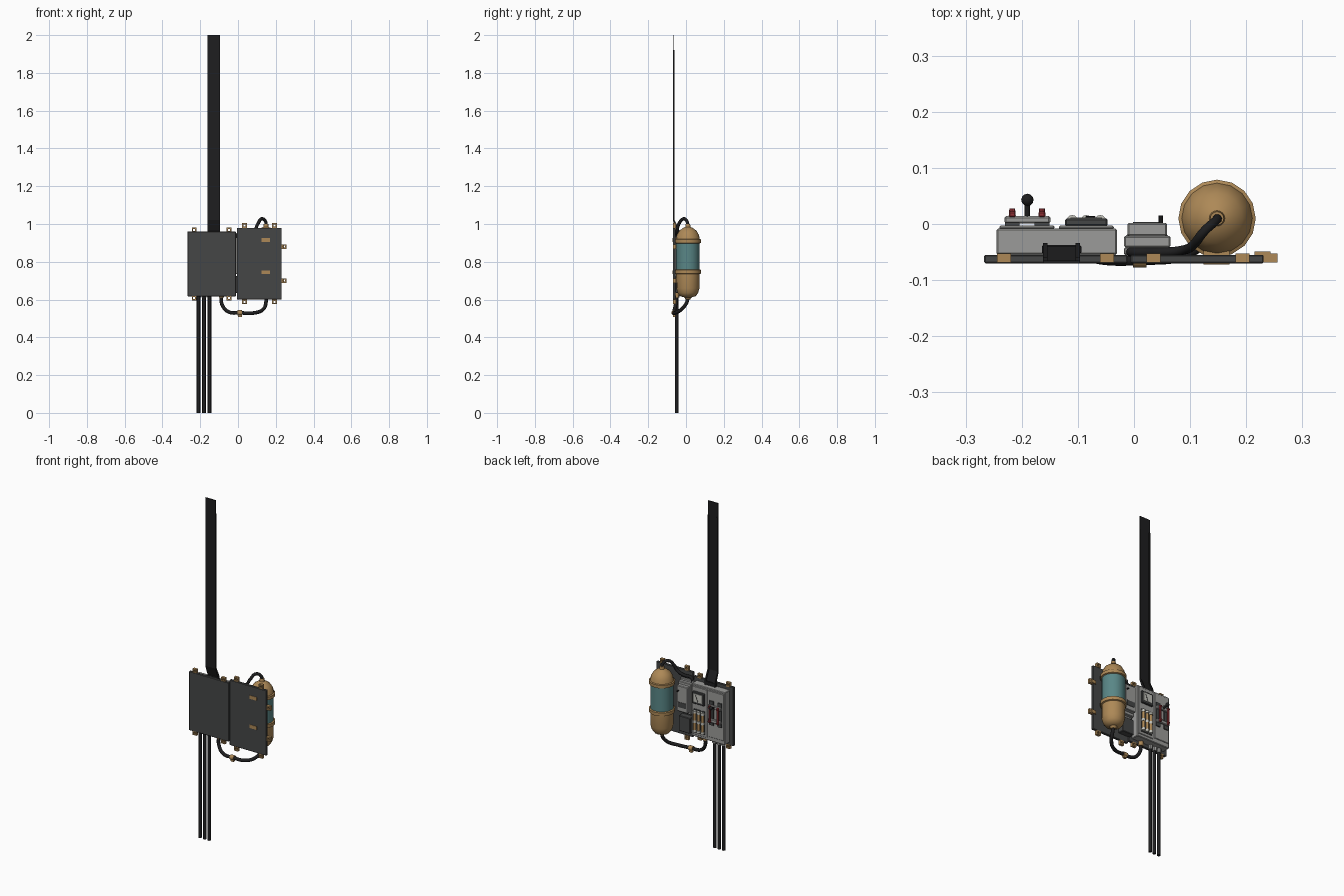
import bpy, bmesh, math
from mathutils import Vector, Matrix

if "Cube" in bpy.data.objects:
    bpy.data.objects.remove(bpy.data.objects["Cube"])


def material(name, rgb):
    m = bpy.data.materials.new(name)
    m.diffuse_color = (*rgb, 1)
    m.use_nodes = True
    m.node_tree.nodes["Principled BSDF"].inputs["Base Color"].default_value = m.diffuse_color
    return m


DARK = material("dark steel", (0.06, 0.062, 0.062))
BLACK = material("black rubber", (0.013, 0.013, 0.014))
GREY = material("grey casing", (0.33, 0.33, 0.32))
TAN = material("brass", (0.42, 0.25, 0.095))
TEAL = material("teal glass", (0.10, 0.24, 0.24))
RED = material("red handle", (0.28, 0.03, 0.035))
PALE = material("pale dial", (0.55, 0.55, 0.50))


def finish(name, bm, mats, smooth=False):
    me = bpy.data.meshes.new(name)
    bmesh.ops.recalc_face_normals(bm, faces=bm.faces)
    bm.to_mesh(me)
    bm.free()
    for m in mats:
        me.materials.append(m)
    ob = bpy.data.objects.new(name, me)
    bpy.context.collection.objects.link(ob)
    if smooth:
        bpy.ops.object.select_all(action='DESELECT')
        ob.select_set(True)
        bpy.context.view_layer.objects.active = ob
        bpy.ops.object.shade_smooth_by_angle(angle=math.radians(40))
    return ob


def box(name, x, y, z, mat, bevel=0.0):
    """Box from (low, high) ranges on each axis."""
    bm = bmesh.new()
    size = [r[1] - r[0] for r in (x, y, z)]
    mid = [(r[1] + r[0]) / 2 for r in (x, y, z)]
    bmesh.ops.create_cube(bm, size=1, matrix=Matrix.Translation(mid) @ Matrix.Diagonal((*size, 1)))
    if bevel:
        bmesh.ops.bevel(bm, geom=bm.edges[:], offset=bevel, segments=1, affect='EDGES')
    return finish(name, bm, [mat])


def rod(name, a, b, r, mat, r2=None, sides=12):
    a, b = Vector(a), Vector(b)
    d = b - a
    bm = bmesh.new()
    rot = Vector((0, 0, 1)).rotation_difference(d).to_matrix().to_4x4()
    bmesh.ops.create_cone(bm, cap_ends=True, segments=sides, radius1=r, radius2=r if r2 is None else r2,
                          depth=d.length, matrix=Matrix.Translation((a + b) / 2) @ rot)
    return finish(name, bm, [mat], True)


def hose(name, pts, r, mat):
    cu = bpy.data.curves.new(name, 'CURVE')
    cu.dimensions = '3D'
    cu.bevel_depth, cu.bevel_resolution, cu.resolution_u = r, 3, 6
    cu.use_fill_caps = True
    sp = cu.splines.new('BEZIER')
    sp.bezier_points.add(len(pts) - 1)
    for bp, p in zip(sp.bezier_points, pts):
        bp.co = p
        bp.handle_left_type = bp.handle_right_type = 'AUTO'
    cu.materials.append(mat)
    ob = bpy.data.objects.new(name, cu)
    bpy.context.collection.objects.link(ob)
    bpy.ops.object.select_all(action='DESELECT')
    ob.select_set(True)
    bpy.context.view_layer.objects.active = ob
    bpy.ops.object.convert(target='MESH')
    return bpy.context.object


def clip(name, x, z):
    """Square mounting lug with an open centre."""
    bm = bmesh.new()
    def ring(h, y):
        return [bm.verts.new((x + sx * h, y, z + sz * h)) for sx, sz in ((-1, -1), (1, -1), (1, 1), (-1, 1))]
    o0, o1, i0, i1 = ring(.0125, -.069), ring(.0125, -.053), ring(.0055, -.069), ring(.0055, -.053)
    for p, q in ((o0, o1), (o1, i1), (i1, i0), (i0, o0)):
        for k in range(4):
            n = (k + 1) % 4
            bm.faces.new((p[k], p[n], q[n], q[k]))
    finish(name, bm, [TAN])


# Mounting plates and their lugs
box("left_plate", (-.267, -.011), (-.070, -.055), (.617, .96), DARK, .002)
box("right_plate", (-.006, .231), (-.070, -.055), (.60, .98), DARK, .002)
for x in (-.232, -.048):
    for z in (.968, .608):
        clip("left_plate_lug", x, z)
for x in (.035, .193):
    for z in (.992, .588):
        clip("right_plate_lug", x, z)
for z in (.88, .70):
    clip("side_lug", .243, z)
    box("side_lug_foot", (.215, .243), (-.056, -.049), (z - .010, z + .010), TAN)

# Flat riser strap with raised edge rails, bent into the casing
bm = bmesh.new()
path = [(-.070, 2.0), (-.070, 1.02), (-.050, .965), (-.050, .935)]
for x0, x1, t in ((-.162, -.096, .005), (-.162, -.154, .010), (-.104, -.096, .010)):
    rows = []
    for i, (y, z) in enumerate(path):
        if t > .005 and i == 0:
            z = 1.92
        d = t if i < 2 else t + .006
        rows.append([bm.verts.new(c) for c in ((x0, y, z), (x1, y, z), (x1, y + d, z), (x0, y + d, z))])
    bm.faces.new(rows[0])
    bm.faces.new(rows[-1])
    for p, q in zip(rows, rows[1:]):
        for k in range(4):
            bm.faces.new((p[k], p[(k + 1) % 4], q[(k + 1) % 4], q[k]))
finish("riser_strap", bm, [BLACK])
box("strap_collar", (-.164, -.094), (-.054, -.037), (.935, .963), BLACK, .003)

# Three drop cables
for x in (-.209, -.180, -.151):
    rod("drop_cable", (x, -.050, 0), (x, -.050, .65), .0095, BLACK)
    rod("cable_gland", (x, -.046, .612), (x, -.046, .64), .012, GREY, sides=8)

# Main casing with two raised panels
box("main_casing", (-.245, -.030), (-.055, -.008), (.635, .94), GREY, .003)
box("switch_panel", (-.240, -.142), (-.009, -.003), (.66, .93), GREY, .002)
box("meter_panel", (-.134, -.036), (-.009, -.003), (.65, .93), GREY, .002)

# Knife switch: base bars, red posts and arms, black knob
for z in (.845, .765):
    box("switch_bar", (-.231, -.149), (.001, .014), (z - .010, z + .010), GREY, .003)
for x in (-.217, -.164):
    box("switch_base", (x - .013, x + .013), (-.003, .003), (.735, .875), DARK)
    for z in (.845, .765):
        rod("switch_post", (x, -.003, z), (x, .028, z), .008, RED, .005, 8)
    box("switch_arm", (x - .006, x + .006), (.012, .022), (.755, .855), RED, .002)
rod("lever_stem", (-.190, .005, .845), (-.190, .042, .855), .005, BLACK)
bm = bmesh.new()
bmesh.ops.create_uvsphere(bm, u_segments=12, v_segments=8, radius=.011,
                          matrix=Matrix.Translation((-.190, .043, .856)))
finish("lever_knob", bm, [BLACK], True)

# Meter with dark frame, pale dial and needle
box("meter_frame", (-.123, -.047), (-.004, .010), (.835, .905), DARK, .003)
box("meter_dial", (-.113, -.057), (.009, .012), (.848, .895), PALE)
rod("meter_needle", (-.085, .0125, .850), (-.070, .0125, .888), .0015, BLACK, sides=6)

# Three cartridge fuses in holders
for x in (-.110, -.085, -.060):
    box("fuse_holder", (x - .010, x + .010), (-.004, .001), (.665, .80), DARK)
    rod("fuse_body", (x, .006, .68), (x, .006, .785), .008, TAN)
    for z in (.67, .725, .78):
        rod("fuse_cap", (x, .006, z), (x, .006, z + .014), .010, PALE)

# Regulator box on the right plate, stepped, with lower vent box and pin
box("regulator_base", (-.018, .065), (-.055, -.042), (.735, .935), GREY, .002)
box("regulator_body", (-.018, .065), (-.042, -.021), (.745, .925), GREY, .003)
box("regulator_cover", (-.012, .059), (-.022, .002), (.76, .91), GREY, .003)
box("regulator_slot", (-.002, .049), (.001, .004), (.785, .815), DARK)
rod("regulator_pin", (.048, 0, .88), (.048, .015, .88), .004, BLACK, sides=8)
box("vent_box", (-.014, .061), (-.055, -.018), (.635, .725), DARK, .003)

# Tank turned from a profile; faces between the bands are teal
CX, CY = .148, .010
profile = [(.012, .60), (.020, .612), (.042, .618), (.054, .635), (.061, .66), (.062, .735), (.069, .738),
           (.069, .757), (.062, .76), (.062, .897), (.069, .90), (.069, .918), (.063, .921), (.058, .943),
           (.045, .965), (.024, .98), (.014, .984), (.012, 1.0)]
bm = bmesh.new()
N = 16
rings = [[bm.verts.new((CX + r * math.cos(2 * math.pi * k / N), CY + r * math.sin(2 * math.pi * k / N), z))
          for k in range(N)] for r, z in profile]
bm.faces.new(rings[0])
bm.faces.new(rings[-1])
for p, q in zip(rings, rings[1:]):
    for k in range(N):
        f = bm.faces.new((p[k], p[(k + 1) % N], q[(k + 1) % N], q[k]))
        f.material_index = int(.76 < f.calc_center_median().z < .897)
finish("tank", bm, [TAN, TEAL], True)

# Tank brackets passing through the plate
for z in (.915, .745):
    box("tank_bracket", (.124, .170), (-.072, -.045), (z - .010, z + .010), TAN)

# Hoses, end fittings and saddle
hose("lower_hose", [(-.088, -.050, .63), (-.085, -.055, .575), (-.050, -.064, .535), (.01, -.064, .53),
                    (.09, -.055, .53), (.135, -.022, .55), (CX, .004, .585), (CX, CY, .61)], .0095, BLACK)
hose("upper_hose", [(CX, CY, .985), (.146, .006, 1.012), (.126, -.012, 1.028), (.105, -.038, 1.0),
                    (.085, -.047, .965), (.05, -.050, .95), (-.002, -.050, .945), (-.006, -.050, .925)],
     .0085, BLACK)
rod("lower_hose_fitting", (-.088, -.050, .61), (-.088, -.050, .638), .0135, TAN)
rod("saddle_ring", (-.002, -.064, .53), (.022, -.064, .53), .0135, TAN)
box("saddle_tab", (.001, .020), (-.070, -.055), (.508, .528), TAN)
